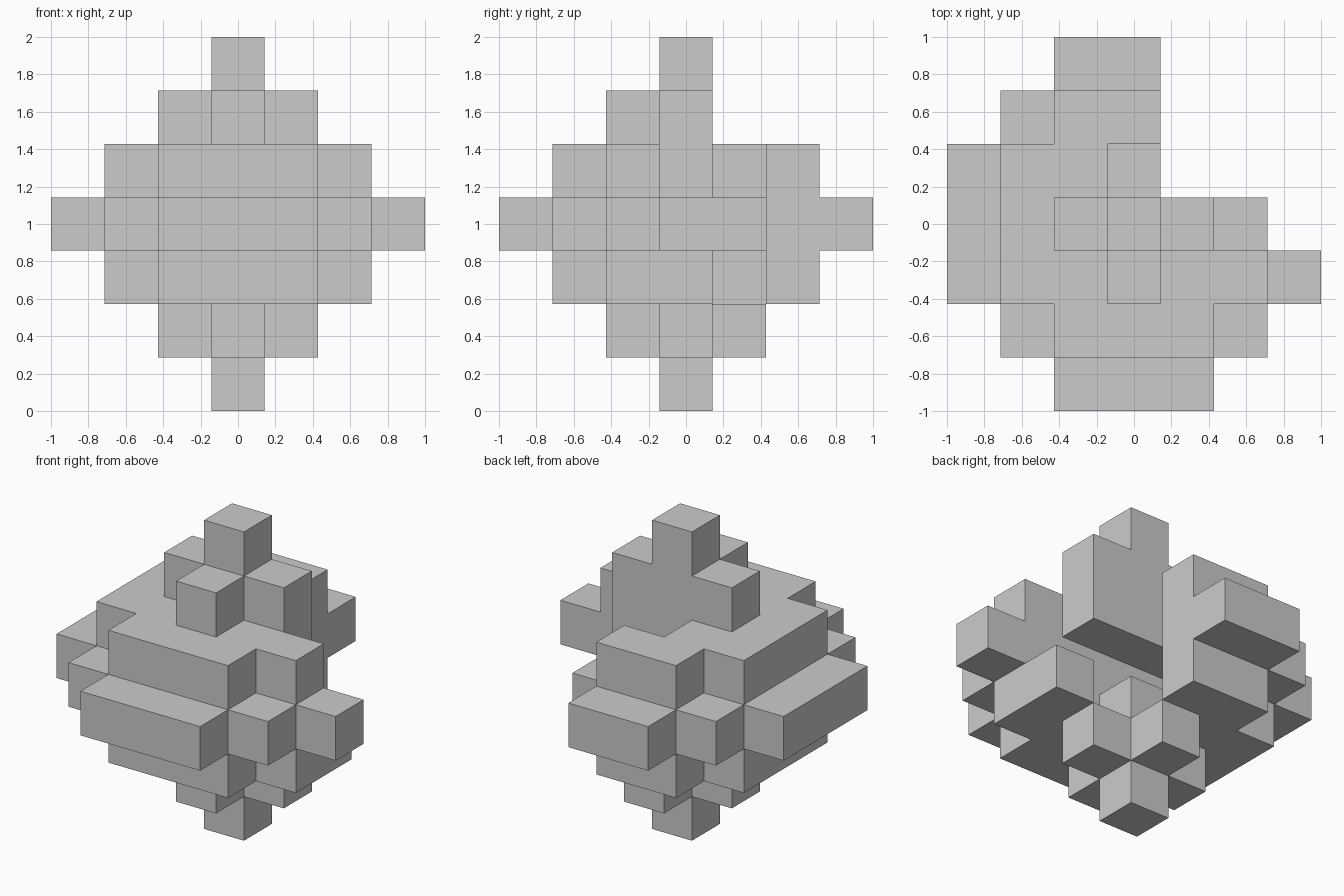
import bpy, bmesh, math
from mathutils import Vector

if "Cube" in bpy.data.objects:
    bpy.data.objects.remove(bpy.data.objects["Cube"])

U = 2 / 7  # size of one cube cell; cells are indexed -3..3 on each axis


def box(x0, x1, y0, y1, z0, z1):
    """Set of cells in an inclusive index range."""
    return {(x, y, z) for x in range(x0, x1 + 1)
            for y in range(y0, y1 + 1) for z in range(z0, z1 + 1)}


# Stepped ball: each layer is a rounded disc, smaller towards the poles
cells = set()
for z in range(-3, 4):
    r = 3 - abs(z)
    if r >= 2:
        cells |= box(-r, r, -1, 1, z, z) | box(-1, 1, -r, r, z, z)
        cells |= box(1 - r, r - 1, 1 - r, r - 1, z, z)
    else:
        cells |= box(-r, r, 0, 0, z, z) | box(0, 0, -r, r, z, z)

# Back right corner and the slots cut into the ball
cells -= box(1, 3, 1, 3, -3, 3)     # missing back right quarter
cells -= box(0, 0, 1, 1, -1, 2)     # upright slot behind the core
cells -= box(-1, 3, 0, 1, 0, 0)     # level slot through the core
cells -= {(2, 0, 1), (1, 0, -1)}    # small notches

# Skin: one quad for every cell side that touches empty space
bm = bmesh.new()
for c in cells:
    for axis in range(3):
        for s in (-1, 1):
            n = Vector((0, 0, 0))
            n[axis] = s
            if tuple(int(a + b) for a, b in zip(c, n)) in cells:
                continue
            u, v = Vector((0, 0, 0)), Vector((0, 0, 0))
            u[(axis + 1) % 3] = 0.5
            v[(axis + 2) % 3] = 0.5 * s
            mid = Vector(c) + n * 0.5
            quad = [mid - u - v, mid + u - v, mid + u + v, mid - u + v]
            bm.faces.new([bm.verts.new(p * U + Vector((0, 0, 1))) for p in quad])
bmesh.ops.remove_doubles(bm, verts=bm.verts, dist=1e-4)
bmesh.ops.dissolve_limit(bm, angle_limit=math.radians(1),
                         verts=bm.verts, edges=bm.edges)

mesh = bpy.data.meshes.new("puzzle_block")
bm.to_mesh(mesh)
bm.free()
bpy.context.collection.objects.link(bpy.data.objects.new("puzzle_block", mesh))
